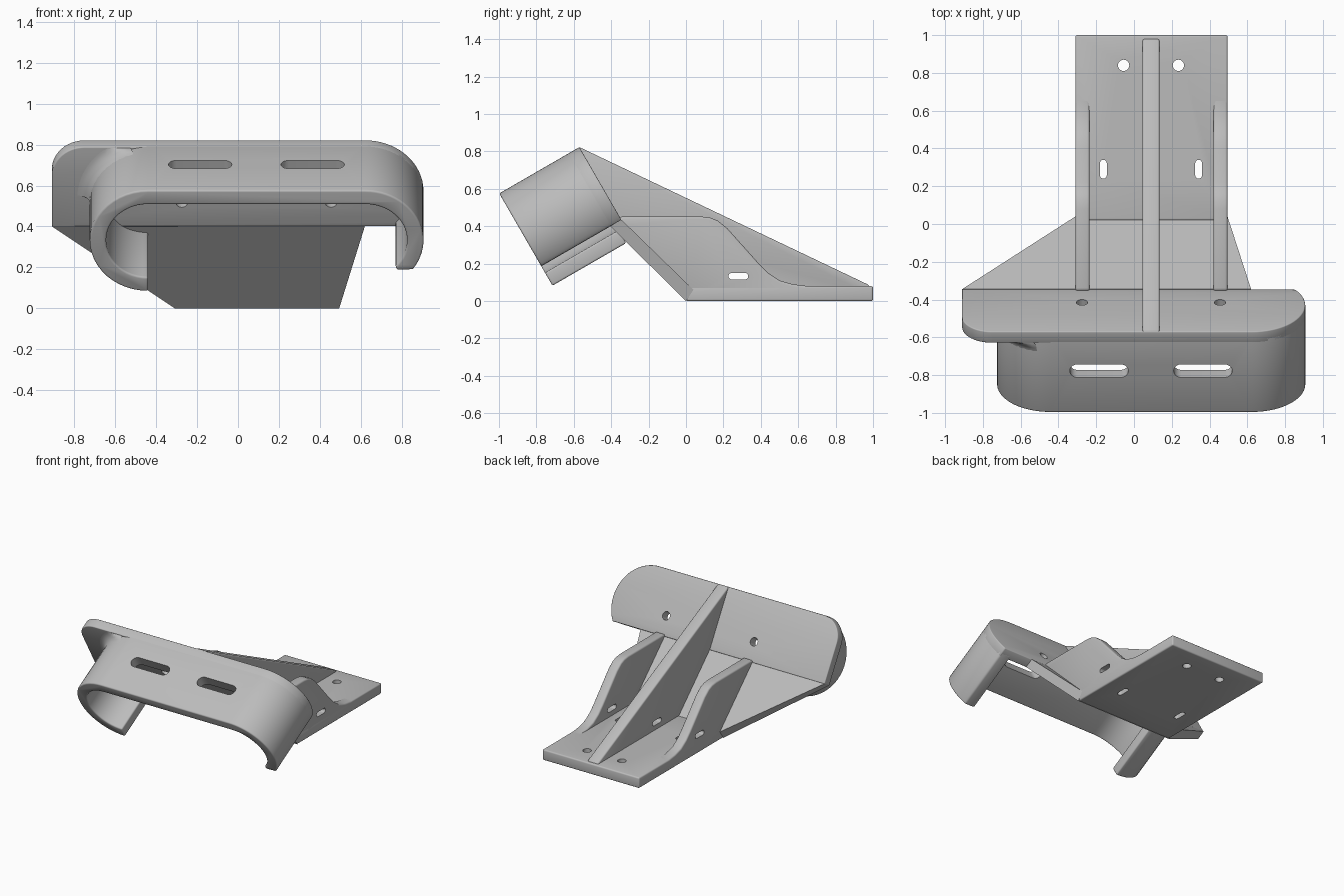
import bpy, bmesh
from math import radians, cos, sin
from mathutils import Matrix, Vector

old = bpy.data.objects.get("Cube")
if old:
    bpy.data.objects.remove(old, do_unlink=True)

grey = bpy.data.materials.new("light_grey")
grey.use_nodes = True
colour = (0.5, 0.5, 0.5, 1)
grey.diffuse_color = colour
grey.node_tree.nodes["Principled BSDF"].inputs["Base Color"].default_value = colour

# Working frames: flat base, side profiles (y, z along x), tilted holder
FLAT = Matrix.Identity(4)
SIDE = Matrix(((0, 0, 1, 0), (1, 0, 0, 0), (0, 1, 0, 0), (0, 0, 0, 1)))
TILT = Matrix.Translation((0, -0.57, 0.823)) @ Matrix.Rotation(radians(120), 4, 'X')


def arc(cx, cy, r, start, end, steps=24):
    angles = [radians(start + (end - start) * i / steps) for i in range(steps + 1)]
    return [(cx + r * cos(a), cy + r * sin(a)) for a in angles]


def slot(cx, cy, length, width):
    """Outline of a slot lying along its first axis; a circle if length equals width."""
    r, d = width / 2, (length - width) / 2
    return arc(cx + d, cy, r, -90, 89, 10) + arc(cx - d, cy, r, 90, 269, 10)


def loft(name, lower, upper):
    """Solid between two matching rings of 3D points."""
    bm = bmesh.new()
    a = [bm.verts.new(p) for p in lower]
    b = [bm.verts.new(p) for p in upper]
    n = len(a)
    bm.faces.new(a[::-1])
    bm.faces.new(b)
    for i in range(n):
        j = (i + 1) % n
        bm.faces.new((a[i], a[j], b[j], b[i]))
    bmesh.ops.recalc_face_normals(bm, faces=bm.faces)
    mesh = bpy.data.meshes.new(name)
    bm.to_mesh(mesh)
    bm.free()
    obj = bpy.data.objects.new(name, mesh)
    bpy.context.collection.objects.link(obj)
    mesh.materials.append(grey)
    return obj


def prism(name, outline, near, far, frame):
    return loft(name, [frame @ Vector((p, q, near)) for p, q in outline],
                [frame @ Vector((p, q, far)) for p, q in outline])


def finish(obj, cutters=(), bevel=0.0):
    if bevel:
        mod = obj.modifiers.new("soft_edges", 'BEVEL')
        mod.width, mod.segments = bevel, 3
        mod.limit_method, mod.angle_limit = 'ANGLE', radians(40)
    for cutter in cutters:
        mod = obj.modifiers.new("hole", 'BOOLEAN')
        mod.operation, mod.object, mod.solver = 'DIFFERENCE', cutter, 'EXACT'
    bpy.ops.object.select_all(action='DESELECT')
    obj.select_set(True)
    bpy.context.view_layer.objects.active = obj
    for mod in list(obj.modifiers):
        bpy.ops.object.modifier_apply(modifier=mod.name)
    bpy.ops.object.shade_smooth_by_angle(angle=radians(35))


MID = 0.09                  # centre line of the bracket
LEFT, RIGHT = -0.31, 0.495  # bracket sides
cutters = []


def cutter(*args):
    obj = prism("hole_cutter", *args)
    obj.hide_render = True
    cutters.append(obj)
    return obj


# Base plate with two screw holes and two slots
base_cuts = []
for s in (-1, 1):
    base_cuts.append(cutter(slot(MID + s * 0.145, 0.84, 0.06, 0.06), -0.1, 0.2, FLAT))
    upright = [(MID + s * 0.252 - q, 0.29 + p) for p, q in slot(0, 0, 0.1, 0.036)]
    base_cuts.append(cutter(upright, -0.1, 0.2, FLAT))
base = prism("base_plate", [(0, 0), (1, 0), (1, 0.08), (0.02, 0.08)], LEFT, RIGHT, SIDE)
finish(base, base_cuts, 0.01)

# Sloping panel joining the base to the holder
panel = loft("sloping_panel",
             [(LEFT, 0, 0), (RIGHT, 0, 0), (RIGHT, 0.04, 0.06), (LEFT, 0.04, 0.06)],
             [(-0.91, -0.405, 0.4), (0.62, -0.405, 0.4),
              (0.62, -0.345, 0.435), (-0.91, -0.345, 0.435)])
finish(panel)

# Side walls and centre rib, pierced by a shared slot
side_slot = cutter(slot(0.28, 0.133, 0.105, 0.036), -1, 1, SIDE)
wall_outline = [(0.01, 0.005), (0.9, 0.005), (0.9, 0.079), (0.65, 0.08), (0.57, 0.09),
                (0.5, 0.11), (0.44, 0.15), (0.39, 0.2), (0.22, 0.39), (0.17, 0.43),
                (0.13, 0.446), (0.08, 0.452), (-0.35, 0.452), (-0.375, 0.4)]
for name, x in (("right_wall", LEFT), ("left_wall", RIGHT - 0.075)):
    finish(prism(name, wall_outline, x, x + 0.075, SIDE), [side_slot], 0.012)
rib_outline = [(0.05, 0.03), (0.98, 0.03), (0.98, 0.085), (-0.57, 0.823),
               (-0.6, 0.8), (-0.38, 0.42)]
finish(prism("centre_rib", rib_outline, MID - 0.045, MID + 0.045, SIDE), [side_slot], 0.01)

# Tilted holder: back plate with two screw holes
R, WALL, DROP = 0.285, 0.08, -0.45
LX, RX = -0.44, 0.622
plate_outline = (arc(RX, -R, R, -35, 90) + arc(-0.75, -0.16, 0.16, 90, 180, 12)
                 + [(-0.91, DROP)])
plate_cuts = [cutter(slot(MID + s * 0.365, -0.31, 0.06, 0.06), -0.1, 0.2, TILT)
              for s in (-1, 1)]
finish(prism("back_plate", plate_outline, 0, 0.07, TILT), plate_cuts, 0.006)

# Cradle: open hooked band reaching forward from the plate, with two long slots
inner = R - WALL
cradle_outline = (arc(RX, -R, R, -35, 90) + arc(LX, -R, R, 90, 270)
                  + arc(LX, -R, inner, 270, 90) + arc(RX, -R, inner, 90, -44)
                  + [(RX + 0.153, DROP)])
# slot frame looks down through the top of the band
band_cuts = []
for s in (-1, 1):
    cut = cutter(slot(MID + s * 0.275, 0, 0.31, 0.08), -0.2, 0.2, FLAT)
    cut.matrix_world = TILT @ Matrix.Translation((0, 0, 0.24)) @ Matrix.Rotation(radians(90), 4, 'X')
    band_cuts.append(cut)
bpy.context.view_layer.update()
finish(prism("cradle", cradle_outline, 0.04, 0.495, TILT), band_cuts, 0.01)

# Concave fillet where the right side of the cradle meets the plate
F = 0.07
fillet = bmesh.new()
rings = []
for t in range(7):
    a = radians(15 * t)
    radius, depth = R - 0.002 + F * (1 - sin(a)), 0.069 + F * (1 - cos(a))
    ring = arc(LX, -R, radius, 105, 178, 18)
    rings.append([fillet.verts.new(TILT @ Vector((p, min(q, -0.005), depth))) for p, q in ring])
for low, high in zip(rings, rings[1:]):
    for i in range(len(low) - 1):
        fillet.faces.new((low[i], low[i + 1], high[i + 1], high[i]))
bmesh.ops.recalc_face_normals(fillet, faces=fillet.faces)
if sum((f.normal.dot(TILT.to_3x3() @ Vector((0, 0, 1))) for f in fillet.faces)) < 0:
    bmesh.ops.reverse_faces(fillet, faces=fillet.faces)
mesh = bpy.data.meshes.new("cradle_fillet")
fillet.to_mesh(mesh)
fillet.free()
mesh.materials.append(grey)
fillet_obj = bpy.data.objects.new("cradle_fillet", mesh)
bpy.context.collection.objects.link(fillet_obj)
finish(fillet_obj)

# Remove the used cutters
for obj in cutters:
    bpy.data.objects.remove(obj, do_unlink=True)
